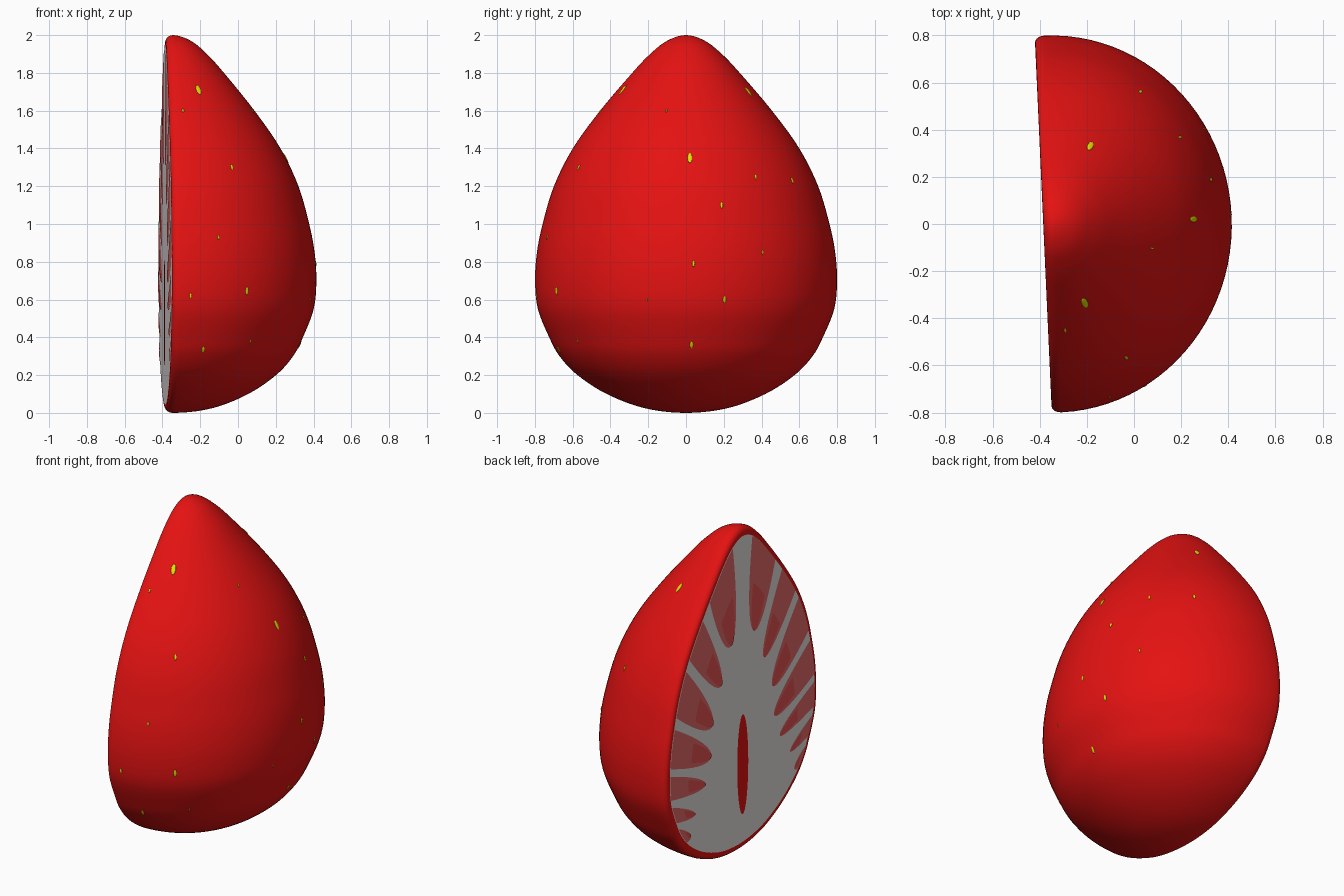
import bpy, bmesh, math
from mathutils import Vector, Matrix

if "Cube" in bpy.data.objects:
    bpy.data.objects.remove(bpy.data.objects["Cube"])

def material(name, r, g, b):
    m = bpy.data.materials.new(name)
    m.diffuse_color = (r, g, b, 1)
    m.use_nodes = True
    m.node_tree.nodes["Principled BSDF"].inputs["Base Color"].default_value = m.diffuse_color
    return m

RED = material("berry red", 0.78, 0.006, 0.006)
WHITE = material("core white", 0.80, 0.76, 0.75)
PINK = material("flesh pink", 0.80, 0.15, 0.15)
DARK = material("deep flesh pink", 0.80, 0.085, 0.08)
YELLOW = material("seed yellow", 0.80, 0.72, 0.0)

# the half fruit is modelled about its axis, then turned slightly and moved
PLACE = Matrix.Translation((-0.345, 0, 0)) @ Matrix.Rotation(math.radians(2.6), 4, 'Z')
DEPTH = 0.95      # the half is slightly flattened in depth
CUT = -0.04       # local x of the cut plane
MID = 0.9         # height the cut outline shrinks towards

def finish(bm, name, mats):
    me = bpy.data.meshes.new(name)
    bm.to_mesh(me)
    bm.free()
    ob = bpy.data.objects.new(name, me)
    for m in mats:
        me.materials.append(m)
    ob.matrix_world = PLACE
    bpy.context.collection.objects.link(ob)
    return ob

# side profile (radius, height), smoothed with a Catmull-Rom spline
KEYS = [(-.22, .025), (0, 0), (.22, .025), (.42, .10), (.575, .20), (.67, .30), (.725, .40),
        (.785, .55), (.80, .70), (.79, .85), (.76, 1.0), (.70, 1.2), (.60, 1.4),
        (.455, 1.6), (.285, 1.8), (.19, 1.90), (.10, 1.97), (0, 2.0), (-.10, 1.97)]
profile = []
for i in range(1, len(KEYS) - 2):
    a, b, c, d = (Vector(k) for k in KEYS[i - 1:i + 3])
    for s in range(5):
        t = s / 5
        profile.append(0.5 * (2 * b + (c - a) * t + (2 * a - 5 * b + 4 * c - d) * t * t
                              + (3 * b - a - 3 * c + d) * t ** 3))
profile.append(Vector((0, 2.0)))

def radius(z):
    for p, q in zip(profile, profile[1:]):
        if p.y <= z <= q.y:
            return p.x + (q.x - p.x) * (z - p.y) / max(q.y - p.y, 1e-6)
    return 0

# body: half turn plus a rounded rim on both sides of the cut
def rim(sign):
    steps = [(math.sin(a) * CUT, 1 - .035 * (1 - math.cos(a)))
             for a in (math.pi / 2 * k / 5 for k in range(1, 6))] + [(CUT, 0.95)]
    return [(sign, x, s) for x, s in steps]

bm = bmesh.new()
columns = []
for sign, x, s in reversed(rim(-1)):
    columns.append([bm.verts.new((x, sign * r * s, MID + (z - MID) * s)) for r, z in profile])
for k in range(49):
    a = math.pi * (k / 48 - 0.5)
    columns.append([bm.verts.new((r * DEPTH * math.cos(a), r * math.sin(a), z)) for r, z in profile])
for sign, x, s in rim(1):
    columns.append([bm.verts.new((x, sign * r * s, MID + (z - MID) * s)) for r, z in profile])
for c0, c1 in zip(columns, columns[1:]):
    for i in range(len(profile) - 1):
        bm.faces.new((c0[i], c1[i], c1[i + 1], c0[i + 1]))
cap = bm.faces.new(columns[0] + columns[-1][::-1])
cap.material_index = 1
bmesh.ops.remove_doubles(bm, verts=bm.verts, dist=1e-4)
bmesh.ops.dissolve_degenerate(bm, edges=bm.edges, dist=1e-5)
bmesh.ops.recalc_face_normals(bm, faces=bm.faces)
for f in bm.faces:
    f.smooth = f.material_index == 0
finish(bm, "fruit_half", [RED, WHITE])

# flat plates on the cut face, given as (y, z) outlines
def plate(bm, pts, lift):
    f = bm.faces.new([bm.verts.new((CUT - lift, y, z)) for y, z in pts])
    f.normal_update()
    if f.normal.x > 0:
        f.normal_flip()

def edge_point(z):
    s = 0.948
    return Vector((radius(z) * s, MID + (z - MID) * s))

# flesh cells: upper and lower height on the outline, and the inner tip
CELLS = [(1.965, 1.71, .11, 1.32), (1.62, 1.42, .22, 1.11), (1.36, 1.10, .31, .90),
         (1.03, .79, .33, .71), (.74, .58, .39, .56), (.53, .41, .50, .42), (.36, .24, .55, .31)]
outer, inner = bmesh.new(), bmesh.new()
for hi, lo, ty, tz in CELLS:
    tip, U, L = Vector((ty, tz)), edge_point(hi), edge_point(lo)
    c1 = L + (tip + 0.35 * (L - U) - L) * 4 / 3
    c2 = U + (tip - 0.35 * (L - U) - U) * 4 / 3
    lobe = [L * (1 - t) ** 3 + 3 * c1 * t * (1 - t) ** 2 + 3 * c2 * t * t * (1 - t) + U * t ** 3
            for t in (k / 24 for k in range(25))]
    arc = [edge_point(hi + (lo - hi) * k / 10) for k in range(1, 10)]
    shape = lobe + arc
    for m in (1, -1):
        plate(outer, [(m * max(p.x, .015), p.y) for p in shape], 0.003)
        small = [tip + (p - tip) * 0.5 for p in shape]
        plate(inner, [(m * max(p.x, .02), p.y) for p in small], 0.006)
finish(outer, "flesh_cells", [PINK])
finish(inner, "inner_flesh_cells", [DARK])

# hollow slot in the middle of the core
bm = bmesh.new()
plate(bm, [(.058 * math.cos(a), .53 + .31 * math.sin(a))
           for a in (math.tau * k / 32 for k in range(32))], 0.004)
finish(bm, "core_slot", [RED])

# seeds barely breaking the skin: angle round the axis, height, size
SEEDS = [(-67, 1.71, 1.5), (-83, 1.6, .6), (-60, 1.3, .8), (-71, .93, .6), (-59, .645, 1),
         (-83, .62, .7), (-76, .335, .9), (-53, .38, .5), (2, 1.35, 1.4), (33, 1.25, .7),
         (15, 1.1, .8), (3, .79, .8), (31, .85, .6), (15, .6, .9), (2.5, .36, 1),
         (-15, .6, .4), (-13, 1.6, .5), (63, 1.7, 1.4), (55, 1.23, .8)]
bm = bmesh.new()
for deg, z, size in SEEDS:
    a = math.radians(deg - 2.6)
    r = radius(z)
    slope = (radius(z + .02) - radius(z - .02)) / .04
    n = Vector((math.cos(a) / DEPTH, math.sin(a), -slope)).normalized()
    pos = Vector((r * DEPTH * math.cos(a), r * math.sin(a), z))
    side = Vector((0, 0, 1)).cross(n).normalized()
    rot = Matrix((side, n.cross(side), n)).transposed().to_4x4()
    bmesh.ops.create_uvsphere(bm, u_segments=12, v_segments=8, radius=1,
                              matrix=Matrix.Translation(pos) @ rot
                              @ Matrix.Diagonal((.009 * size, .022 * size, .004, 1)))
for f in bm.faces:
    f.smooth = True
finish(bm, "seeds", [YELLOW])
